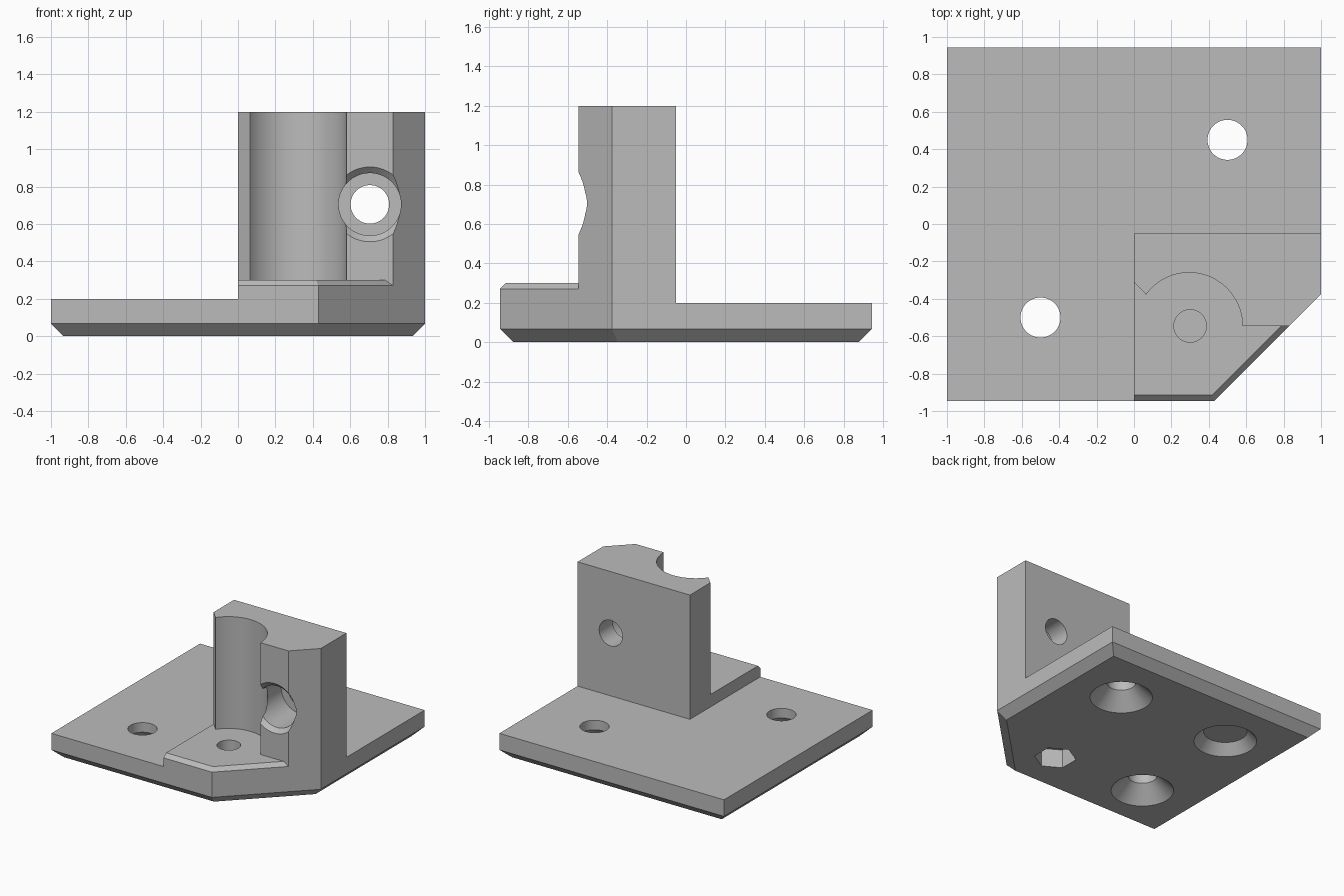
import bpy, bmesh, math
from mathutils import Matrix, Vector

cube = bpy.data.objects.get("Cube")
if cube:
    bpy.data.objects.remove(cube, do_unlink=True)

grey = bpy.data.materials.new("plain_grey")
grey.use_nodes = True
colour = (0.5, 0.5, 0.5, 1)
grey.diffuse_color = colour
grey.node_tree.nodes["Principled BSDF"].inputs["Base Color"].default_value = colour


def loft(name, rings, matrix=Matrix(), bevel=0, bevel_rule=None):
    """Closed solid through stacked rings, with optional chamfered edges."""
    bm = bmesh.new()
    loops = [[bm.verts.new(p) for p in ring] for ring in rings]
    n = len(loops[0])
    for low, high in zip(loops, loops[1:]):
        for i in range(n):
            j = (i + 1) % n
            bm.faces.new((low[i], low[j], high[j], high[i]))
    bm.faces.new(loops[0][::-1])
    bm.faces.new(loops[-1])
    if bevel:
        edges = [e for e in bm.edges if bevel_rule(*[v.co for v in e.verts])]
        bmesh.ops.bevel(bm, geom=edges, offset=bevel, segments=1,
                        affect='EDGES', offset_type='OFFSET')
    bm.transform(matrix)
    bmesh.ops.recalc_face_normals(bm, faces=bm.faces)
    mesh = bpy.data.meshes.new(name)
    bm.to_mesh(mesh)
    bm.free()
    mesh.materials.append(grey)
    obj = bpy.data.objects.new(name, mesh)
    bpy.context.collection.objects.link(obj)
    return obj


def prism(name, outline, z0, z1, **kw):
    return loft(name, [[(x, y, z) for x, y in outline] for z in (z0, z1)], **kw)


def turned(name, profile, matrix, sides=64, turn=0):
    """Round or many-sided solid from (radius, height) pairs."""
    rings = []
    for r, h in profile:
        angles = [turn + math.tau * i / sides for i in range(sides)]
        rings.append([(r * math.cos(a), r * math.sin(a), h) for a in angles])
    return loft(name, rings, matrix)


def combine(target, tool, operation):
    mod = target.modifiers.new(tool.name, 'BOOLEAN')
    mod.operation, mod.object, mod.solver = operation, tool, 'EXACT'
    bpy.context.view_layer.objects.active = target
    bpy.ops.object.modifier_apply(modifier=mod.name)
    bpy.data.objects.remove(tool, do_unlink=True)


def at(x, y):
    return Matrix.Translation((x, y, 0))


F, B = -0.945, 0.945            # front and back of the plate
post_x, post_y = 0.295, -0.545  # axis of the half-round channel

# Base plate with one cut corner and a chamfered underside
bracket = prism("bracket", [(-1, F), (0.43, F), (1, -0.375), (1, B), (-1, B)], 0, 0.2,
                bevel=0.067, bevel_rule=lambda a, b: max(a.z, b.z) < 0.01)

# Raised pad, chamfered along its front and diagonal edges
pad = prism("pad", [(0, F), (0.43, F), (1, -0.375), (1, -0.05), (0, -0.05)], 0.1, 0.3,
            bevel=0.03,
            bevel_rule=lambda a, b: min(a.z, b.z) > 0.29 and min(a.y, b.y) < -0.9
            and max(a.x, b.x) > 0.1)

# Upright block with the half-round channel
arc = [(post_x + 0.285 * math.cos(a), post_y + 0.285 * math.sin(a))
       for a in (math.radians(144 * (1 - i / 32)) for i in range(33))]
upright = prism("upright", [(0, -0.05), (0, -0.31)] + arc
                + [(0.83, -0.545), (1, -0.375), (1, -0.05)], 0.1, 1.2)

combine(bracket, pad, 'UNION')
combine(bracket, upright, 'UNION')

# Countersunk mounting holes through the plate
sink = [(0.24, -0.01), (0.107, 0.123), (0.107, 0.25)]
for x, y in ((0.5, 0.45), (-0.5, -0.5)):
    combine(bracket, turned("mounting_hole", sink, at(x, y)), 'DIFFERENCE')

# Blind countersink in the remaining corner
combine(bracket, turned("blind_sink", [(0.24, -0.01), (0.16, 0.08)], at(-0.5, 0.45)),
        'DIFFERENCE')

# Bolt hole in the pad and six-sided nut pocket below it
combine(bracket, turned("bolt_hole", [(0.087, 0.17), (0.087, 0.4)], at(0.3, post_y)),
        'DIFFERENCE')
combine(bracket, turned("nut_pocket", [(0.155, -0.01), (0.155, 0.15)], at(0.3, post_y),
                        sides=6, turn=math.pi / 6), 'DIFFERENCE')

# Stepped cross hole through the upright, flared at the front
flare = [(0.235, -0.58), (0.167, -0.512), (0.167, -0.22), (0.103, -0.22), (0.103, 0.1)]
cross = Matrix.Translation((0.705, 0, 0.705)) @ Matrix.Rotation(-math.pi / 2, 4, 'X')
combine(bracket, turned("cross_hole", flare, cross), 'DIFFERENCE')

# Smooth the round walls, keep the edges crisp
bpy.ops.object.select_all(action='DESELECT')
bracket.select_set(True)
bpy.context.view_layer.objects.active = bracket
bpy.ops.object.shade_smooth_by_angle(angle=math.radians(25))
